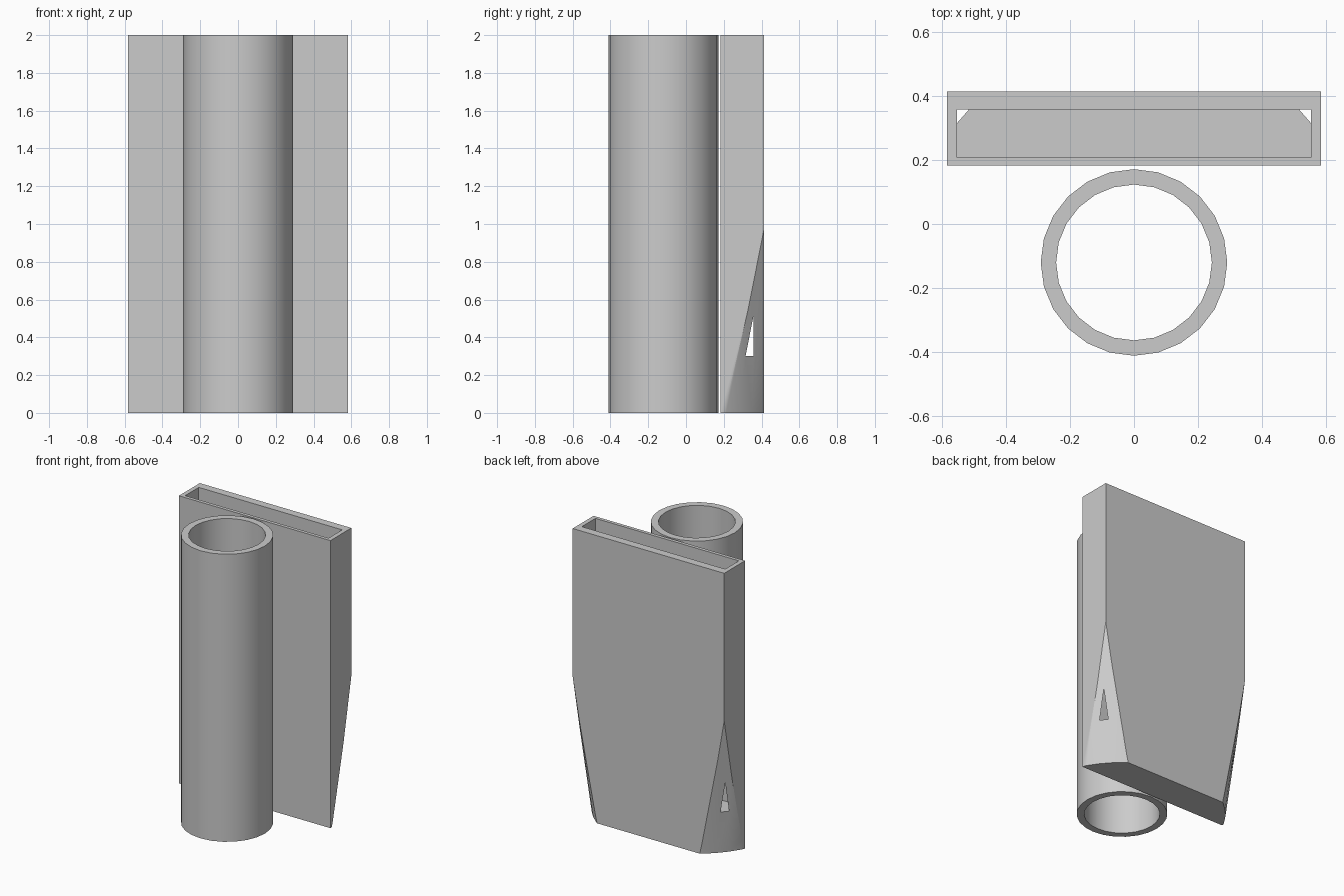
import bpy
import bmesh
import math
from mathutils import Matrix, Vector

default = bpy.data.objects.get("Cube")
if default:
    bpy.data.objects.remove(default, do_unlink=True)

HEIGHT = 2.0
AXIS_Y = -0.12      # shared axis of the tube and the tapering cut

grey = bpy.data.materials.new("plain grey")
grey.use_nodes = True
colour = (0.6, 0.6, 0.6, 1)
grey.diffuse_color = colour
grey.node_tree.nodes["Principled BSDF"].inputs["Base Color"].default_value = colour


def make_object(name, bm):
    bmesh.ops.recalc_face_normals(bm, faces=bm.faces)
    mesh = bpy.data.meshes.new(name)
    bm.to_mesh(mesh)
    bm.free()
    mesh.materials.append(grey)
    obj = bpy.data.objects.new(name, mesh)
    bpy.context.collection.objects.link(obj)
    return obj


def make_box(name, low, high):
    low, high = Vector(low), Vector(high)
    bm = bmesh.new()
    matrix = Matrix.Translation((low + high) / 2) @ Matrix.Diagonal((*(high - low), 1))
    bmesh.ops.create_cube(bm, size=1, matrix=matrix)
    return make_object(name, bm)


def activate(obj):
    bpy.ops.object.select_all(action='DESELECT')
    obj.select_set(True)
    bpy.context.view_layer.objects.active = obj


def combine(obj, cutter, operation):
    activate(obj)
    mod = obj.modifiers.new("cut", 'BOOLEAN')
    mod.operation = operation
    mod.solver = 'EXACT'
    mod.object = cutter
    bpy.ops.object.modifier_apply(modifier=mod.name)
    bpy.data.objects.remove(cutter, do_unlink=True)


# Round open tube: a wall section spun around the axis
bm = bmesh.new()
section = [(0.291, 0), (0.291, HEIGHT), (0.243, HEIGHT), (0.243, 0)]
wall = bm.faces.new([bm.verts.new((r, AXIS_Y, z)) for r, z in section])
edges = list(wall.edges)
bm.faces.remove(wall)
bmesh.ops.spin(bm, geom=edges, cent=(0, AXIS_Y, 0), axis=(0, 0, 1),
               angle=math.tau, steps=24, use_duplicate=False)
bmesh.ops.remove_doubles(bm, verts=bm.verts, dist=0.0001)
tube = make_object("round_tube", bm)

# Flat holder with a deep pocket open at the top
holder = make_box("flat_holder", (-0.583, 0.183, 0), (0.583, 0.413, HEIGHT))
pocket = make_box("pocket_cutter", (-0.552, 0.207, 0.3), (0.552, 0.357, HEIGHT + 0.1))
combine(holder, pocket, 'DIFFERENCE')

# Lower back corners tapered by a widening cone, which also opens the pocket
bottom, top = -0.1, HEIGHT + 0.1
radius = lambda z: 0.664 + 0.131 * z
bm = bmesh.new()
bmesh.ops.create_cone(bm, cap_ends=True, segments=48,
                      radius1=radius(bottom), radius2=radius(top), depth=top - bottom,
                      matrix=Matrix.Translation((0, AXIS_Y, (bottom + top) / 2)))
taper = make_object("taper_cutter", bm)
combine(holder, taper, 'INTERSECT')

# Smooth curved walls, crisp edges
for obj in (tube, holder):
    activate(obj)
    bpy.ops.object.shade_smooth_by_angle(angle=math.radians(30))
